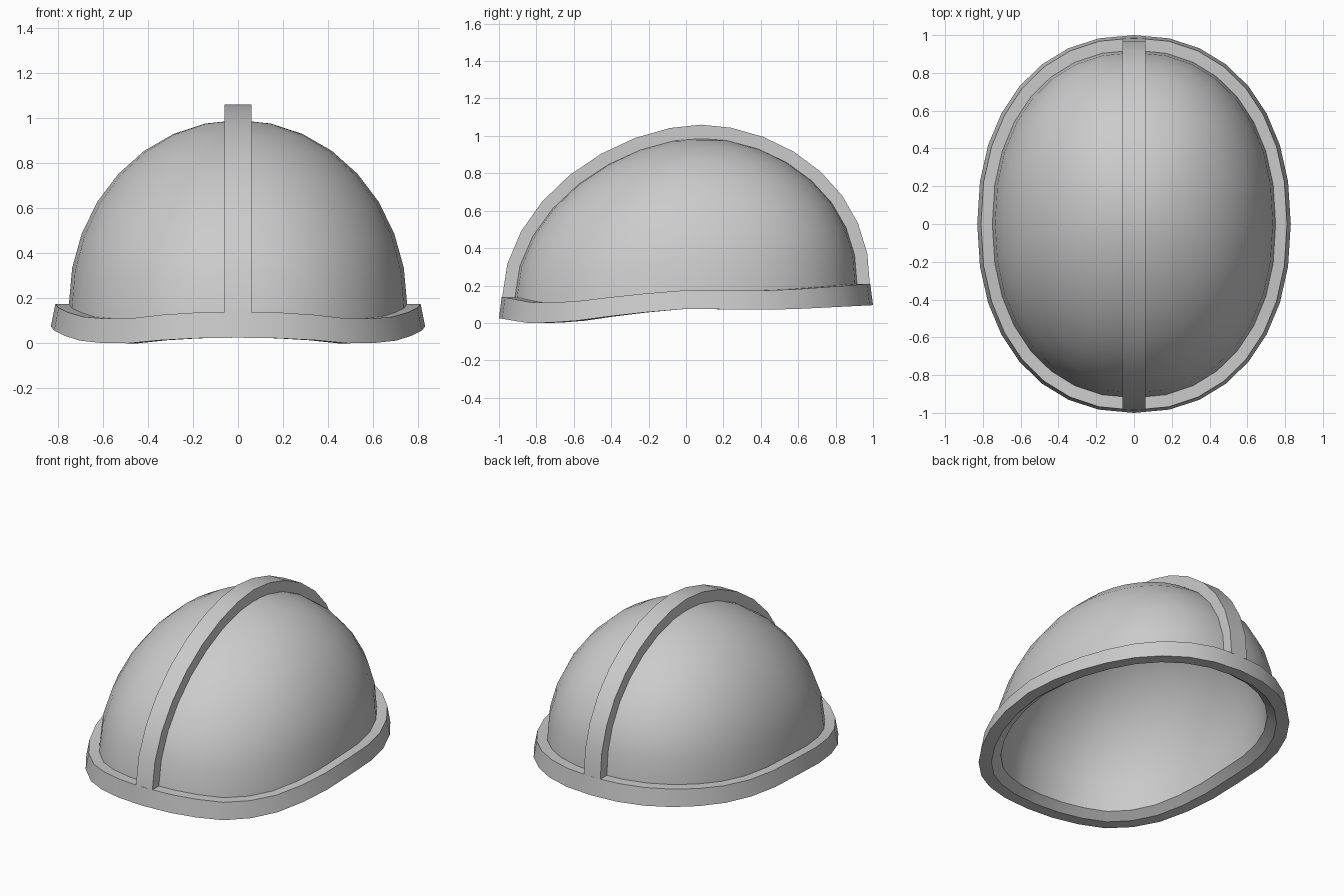
import bpy, bmesh
from math import sin, cos, pi, copysign

if "Cube" in bpy.data.objects:
    bpy.data.objects.remove(bpy.data.objects["Cube"])

SEG, RINGS = 32, 8
WAVE = [(-1, .025), (-.85, 0), (-.75, 0), (-.6, .01), (-.3, .05), (0, .075), (.5, .07), (1, .095)]


def bottom(y):
    # wavy height of the rim's lower edge, from front to back
    for (y0, z0), (y1, z1) in zip(WAVE, WAVE[1:]):
        if y <= y1:
            return z0 + (z1 - z0) * max(0, (y - y0) / (y1 - y0))
    return WAVE[-1][1]


def height(y):
    return .1 + .015 * y * y


def plan(k):
    # unit rounded-oval outline
    t = 2 * pi * k / SEG
    return [copysign(abs(f(t)) ** (2 / 2.2), f(t)) for f in (cos, sin)]


def dome_point(u, v, rx, ry, base, top, phi):
    s, c = sin(phi), max(cos(phi), 0)
    return (u * rx * c, v * ry * c ** 1.1 + .08 * s ** 1.5, base + (top - base) * s)


def make(name, bm, angle=35):
    bmesh.ops.remove_doubles(bm, verts=bm.verts, dist=1e-4)
    bmesh.ops.recalc_face_normals(bm, faces=bm.faces)
    mesh = bpy.data.meshes.new(name)
    bm.to_mesh(mesh)
    bm.free()
    ob = bpy.data.objects.new(name, mesh)
    bpy.context.collection.objects.link(ob)
    bpy.ops.object.select_all(action='DESELECT')
    ob.select_set(True)
    bpy.context.view_layer.objects.active = ob
    bpy.ops.object.shade_smooth_by_angle(angle=angle * pi / 180)
    return ob


def loft(bm, rows, closed=True):
    # skin neighbouring rows of points with quads
    vs = [[bm.verts.new(p) for p in r] for r in rows]
    n = len(rows[0])
    for a, b in zip(vs, vs[1:]):
        for i in range(n if closed else n - 1):
            j = (i + 1) % n
            bm.faces.new((a[i], a[j], b[j], b[i]))
    return vs


def dome(name, rx, ry, top, lift, inward=False):
    bm = bmesh.new()
    rows = []
    for r in range(RINGS):
        row = []
        for k in range(SEG):
            u, v = plan(k)
            row.append(dome_point(u, v, rx, ry, bottom(v) + lift(v), top, r * pi / 2 / RINGS))
        rows.append(row)
    last = loft(bm, rows)[-1]
    apex = bm.verts.new((0, .08, top))
    for i in range(SEG):
        bm.faces.new((last[i], last[(i + 1) % SEG], apex))
    ob = make(name, bm)
    # outer shell faces up, lining faces down
    if (ob.data.polygons[-1].normal.z < 0) != inward:
        ob.data.flip_normals()


# Shell and its inner lining
dome("shell", .75, .92, .99, height)
dome("lining", .70, .87, .94, lambda v: .04, inward=True)

# Rim: open section running from the shell round to the lining
section = [(.75, .92, 1, 0), (.81, .985, 1, 0), (.83, 1, 0, 0), (.755, .925, 0, 0), (.70, .87, 0, .04)]
bm = bmesh.new()
rows = []
for rx, ry, h, dz in section:
    uv = [plan(k) for k in range(SEG)]
    rows.append([(u * rx, v * ry, bottom(v) + h * height(v) + dz) for u, v in uv])
loft(bm, rows)
rim = make("rim", bm)
if max(rim.data.polygons, key=lambda p: p.center.x).normal.x < 0:
    rim.data.flip_normals()

# Crest: band running front to back over the shell
bm = bmesh.new()
rows = []
W = .06
for k in range(2 * RINGS + 1):
    v = -1 if k <= RINGS else 1
    phi = pi / 2 * min(k, 2 * RINGS - k) / RINGS
    base = bottom(v) + height(v)
    _, yo, zo = dome_point(0, v, 1, .983, base - .005, 1.06, phi)
    _, yi, zi = dome_point(0, v, 1, .90, base - .005, .965, phi)
    rows.append([(-W, yi, zi), (-W, yo, zo), (W, yo, zo), (W, yi, zi)])
ends = loft(bm, rows)
bm.faces.new(ends[0])
bm.faces.new(ends[-1])
make("crest", bm)
